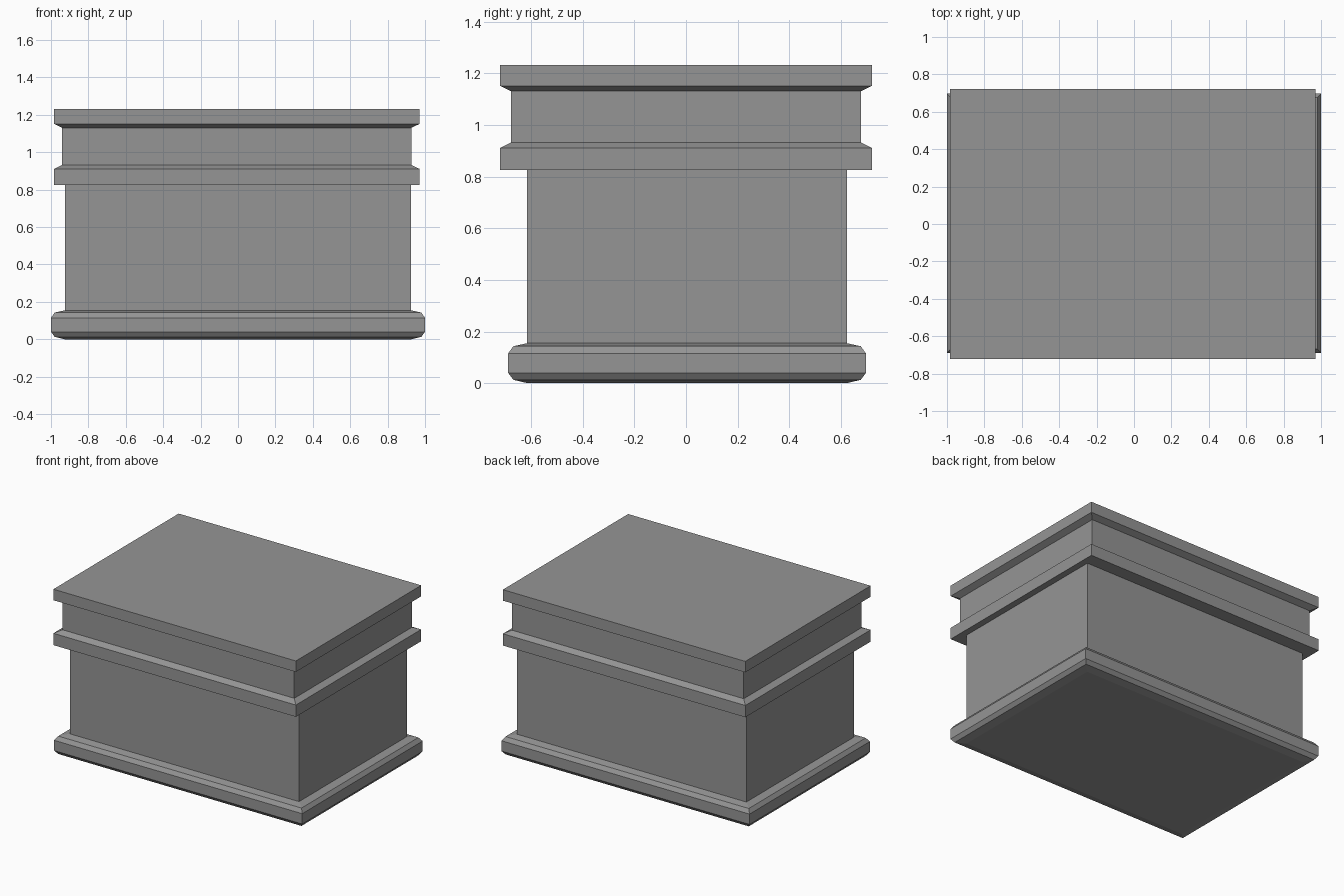
import bpy
import bmesh

cube = bpy.data.objects.get("Cube")
if cube:
    bpy.data.objects.remove(cube, do_unlink=True)

# Single stone colour
grey = bpy.data.materials.new("stone_grey")
grey.use_nodes = True
COLOUR = (0.3, 0.3, 0.3, 1)
grey.diffuse_color = COLOUR
grey.node_tree.nodes["Principled BSDF"].inputs["Base Color"].default_value = COLOUR


def moulding(name, half_x, half_y, profile, cx=0.0, cy=0.0):
    """Rectangular block whose sides follow a profile of (inset, height)."""
    bm = bmesh.new()
    rings = []
    for inset, z in profile:
        x, y = half_x - inset, half_y - inset
        corners = ((-x, -y), (x, -y), (x, y), (-x, y))
        rings.append([bm.verts.new((cx + a, cy + b, z)) for a, b in corners])
    for low, high in zip(rings, rings[1:]):
        for i in range(4):
            j = (i + 1) % 4
            bm.faces.new((low[i], low[j], high[j], high[i]))
    bm.faces.new(rings[0][::-1])
    bm.faces.new(rings[-1])
    mesh = bpy.data.meshes.new(name)
    bm.to_mesh(mesh)
    bm.free()
    mesh.materials.append(grey)
    obj = bpy.data.objects.new(name, mesh)
    bpy.context.collection.objects.link(obj)
    return obj


# Rounded plinth
moulding("base_plinth", 1.0, 0.693,
         [(0.075, 0), (0.02, 0.013), (0, 0.04),
          (0, 0.115), (0.02, 0.143), (0.075, 0.155)], cy=0.004)

# Plain box body
moulding("body", 0.924, 0.62, [(0, 0.15), (0, 0.83)], cy=0.004)

# Lid: lower band, recessed neck and flared top slab
moulding("lid", 0.977, 0.721,
         [(0, 0.825), (0, 0.911), (0.043, 0.932),
          (0.043, 1.131), (0, 1.152), (0, 1.232)], cx=-0.006)
